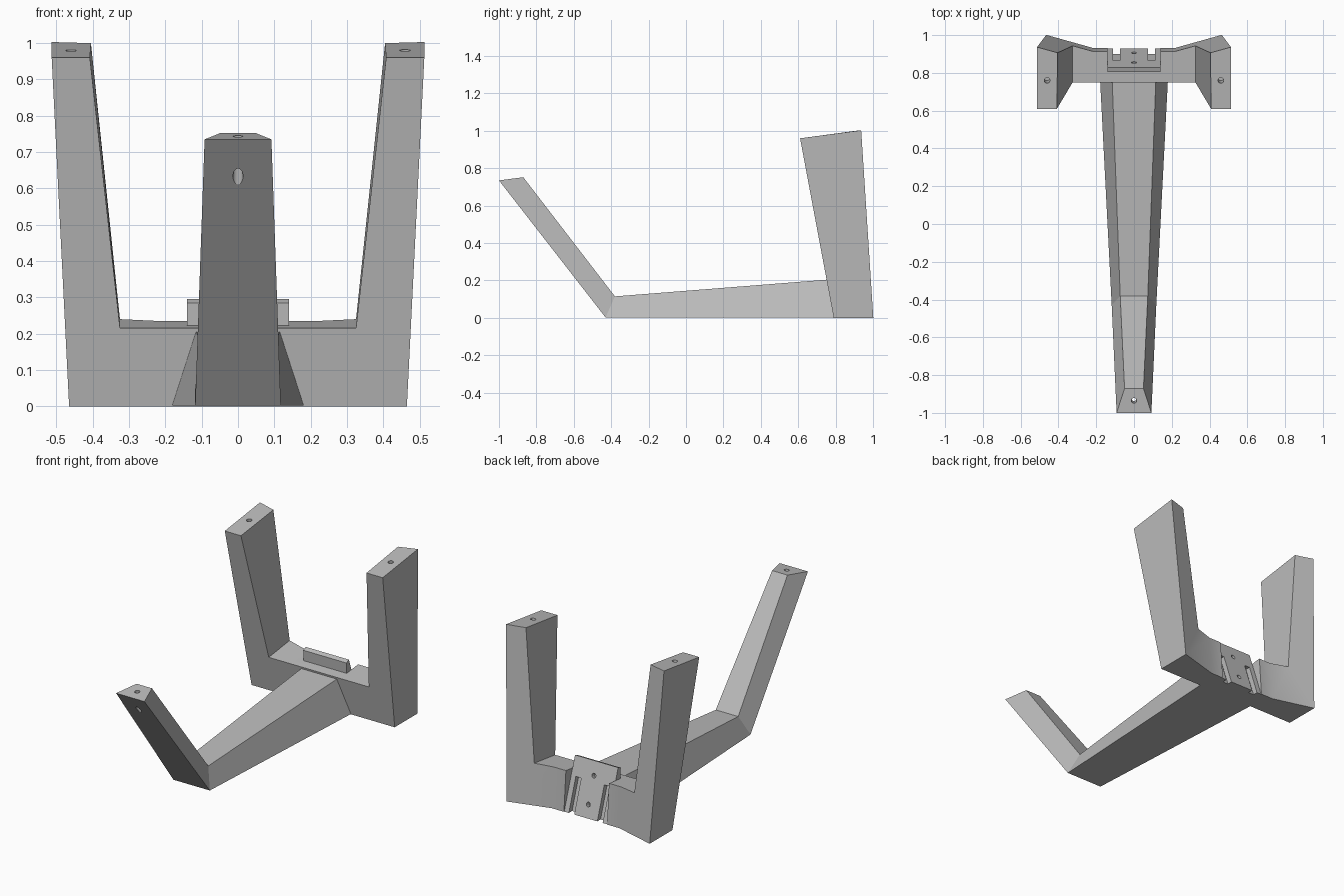
import bpy, bmesh
from mathutils import Vector

cube = bpy.data.objects.get("Cube")
if cube:
    bpy.data.objects.remove(cube, do_unlink=True)

grey = bpy.data.materials.new("plain grey")
grey.use_nodes = True
grey.diffuse_color = (0.5, 0.5, 0.5, 1)
grey.node_tree.nodes["Principled BSDF"].inputs["Base Color"].default_value = (0.5, 0.5, 0.5, 1)


def make(name, bm):
    bmesh.ops.recalc_face_normals(bm, faces=bm.faces)
    mesh = bpy.data.meshes.new(name)
    bm.to_mesh(mesh)
    bm.free()
    mesh.materials.append(grey)
    obj = bpy.data.objects.new(name, mesh)
    bpy.context.collection.objects.link(obj)
    return obj


def loft(name, rings, caps=None):
    """Skin matching rings of points; caps lists the index groups closing each end."""
    bm = bmesh.new()
    rows = [[bm.verts.new(p) for p in ring] for ring in rings]
    n = len(rows[0])
    for a, b in zip(rows, rows[1:]):
        for i in range(n):
            j = (i + 1) % n
            bm.faces.new((a[i], a[j], b[j], b[i]))
    for row in (rows[0], rows[-1]):
        for group in caps or [range(n)]:
            bm.faces.new([row[i] for i in group])
    return make(name, bm)


def prism(name, profile, x0, x1):
    """Extrude a (y, z) profile across x."""
    return loft(name, [[(x, y, z) for y, z in profile] for x in (x0, x1)])


def boolean(target, tool, operation="DIFFERENCE"):
    mod = target.modifiers.new(operation, "BOOLEAN")
    mod.operation, mod.object, mod.solver = operation, tool, "EXACT"
    tool.hide_render = True
    bpy.context.view_layer.objects.active = target
    bpy.ops.object.modifier_apply(modifier=mod.name)
    bpy.data.objects.remove(tool, do_unlink=True)


def drill(target, centre, axis, radius, length):
    """Round hole centred on a point, reaching half the length each way."""
    bm = bmesh.new()
    turn = Vector(axis).to_track_quat("Z", "Y").to_matrix().to_4x4()
    turn.translation = centre
    bmesh.ops.create_cone(bm, cap_ends=True, segments=24, radius1=radius,
                          radius2=radius, depth=length, matrix=turn)
    boolean(target, make("drill", bm))


# U-shaped rear bracket with two uprights and a swept-back rear face
def front_y(x, z):
    return 0.79 - 0.1875 * z


def back_y(x, z):
    return 1 + 0.28 * (max(abs(x), 0.22) - 0.46) - 0.078 * z


def u_ring(half, depth):
    outline = half + [(-x, z) for x, z in reversed(half)] + [(-0.22, 0), (0.22, 0)]
    return [(x, depth(x, z), z) for x, z in outline]


front = [(0.465, 0), (0.513, 0.96), (0.408, 0.96), (0.325, 0.215), (0.22, 0.215)]
back = [(0.465, 0), (0.513, 1.003), (0.405, 1.0), (0.325, 0.24), (0.22, 0.235)]
bracket = loft("rear_bracket", [u_ring(front, front_y), u_ring(back, back_y)],
               [(0, 1, 2, 3, 4, 11), (4, 5, 10, 11), (5, 6, 7, 8, 9, 10)])


# Sloping mounting plate cut into the rear face
def plate_y(z):
    return 0.93 - 0.34 * z


pocket = [(plate_y(-0.05), -0.05), (plate_y(0.3), 0.3), (1.1, 0.3), (1.1, -0.05)]
boolean(bracket, prism("pocket_cutter", pocket, -0.14, 0.14))

# Raised lip above the mounting plate
lip = [(plate_y(0.295), 0.295), (0.805, 0.285), (0.812, 0.18), (plate_y(0.18), 0.18)]
boolean(bracket, prism("mount_lip", lip, -0.14, 0.14), "UNION")

# Slots either side of the plate
slot = [(plate_y(z) + d, z) for z, d in ((-0.05, -0.03), (0.19, -0.03), (0.19, 0.05), (-0.05, 0.05))]
for side in (-1, 1):
    boolean(bracket, prism("slot_cutter", slot, side * 0.075, side * 0.11))

# Screw holes in the plate and the upright tops
for z in (0.07, 0.22):
    drill(bracket, (0, plate_y(z), z), (0, 1, 0.34), 0.013, 0.06)
for side in (-1, 1):
    drill(bracket, (side * 0.46, 0.76, 0.98), (0, -0.14, 1), 0.015, 0.2)


# Tapered arm running forward, then bending up to the front tip
def arm_ring(low, high):
    (w0, y0, z0), (w1, y1, z1) = low, high
    return [(-w0, y0, z0), (w0, y0, z0), (w1, y1, z1), (-w1, y1, z1)]


arm = loft("front_arm", [
    arm_ring((0.182, 0.81, 0.002), (0.117, 0.8, 0.208)),
    arm_ring((0.118, -0.43, 0.002), (0.073, -0.38, 0.115)),
    arm_ring((0.092, -1.0, 0.735), (0.05, -0.87, 0.752)),
])
drill(arm, (0, -0.935, 0.743), (0, -0.13, 1), 0.014, 0.4)

# Crisp facets with smooth hole walls
for obj in (bracket, arm):
    bpy.ops.object.select_all(action="DESELECT")
    obj.select_set(True)
    bpy.context.view_layer.objects.active = obj
    bpy.ops.object.shade_smooth_by_angle(angle=0.3)
